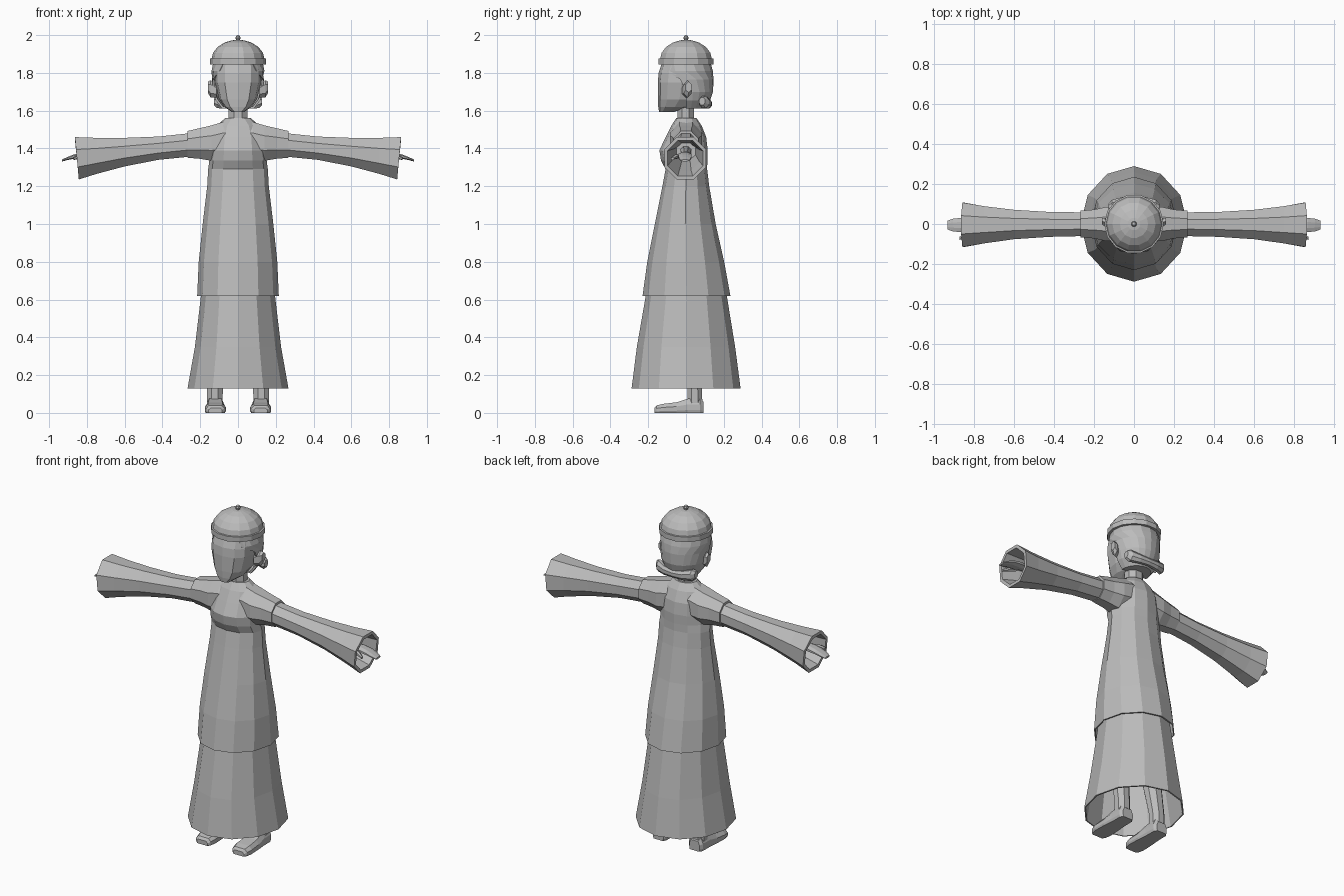
import bpy, bmesh, math
from mathutils import Vector

mat = bpy.data.materials.new("plain grey")
mat.diffuse_color = (0.5, 0.5, 0.5, 1)


def loft(name, rings, caps=(True, True), closed=True, thick=0):
    """Skin a list of equal-length point rings, with optional end caps."""
    bm = bmesh.new()
    vs = [[bm.verts.new(p) for p in r] for r in rings]
    n = len(rings[0])
    for a, b in zip(vs, vs[1:]):
        for i in range(n if closed else n - 1):
            j = (i + 1) % n
            bm.faces.new((a[i], a[j], b[j], b[i]))
    if caps[0]:
        bm.faces.new(vs[0])
    if caps[1]:
        bm.faces.new(vs[-1])
    bmesh.ops.recalc_face_normals(bm, faces=bm.faces)
    me = bpy.data.meshes.new(name)
    bm.to_mesh(me)
    bm.free()
    me.materials.append(mat)
    ob = bpy.data.objects.new(name, me)
    bpy.context.collection.objects.link(ob)
    if thick:
        m = ob.modifiers.new("thickness", 'SOLIDIFY')
        m.thickness = thick
        m.offset = -1
    return ob


def zring(z, rx, yf, yb, n=12, x=0, turn=0.0, p=1.0):
    """Horizontal ring with its own front and back depth; p < 1 squares it."""
    out = []
    for i in range(n):
        a = 2 * math.pi * i / n + turn
        c, s = (math.copysign(abs(t) ** p, t) for t in (math.cos(a), math.sin(a)))
        out.append((x + rx * c, (yf + yb) / 2 + (yb - yf) / 2 * s, z))
    return out


def xring(x, z0, z1, y0, y1, n=8, lean=0.0):
    """Upright ring across x; lean pushes the top edge outward."""
    k = 1 / math.cos(math.pi / n)
    out = []
    for i in range(n):
        a = 2 * math.pi * (i + .5) / n
        out.append((x + lean * math.sin(a), (y0 + y1) / 2 + (y1 - y0) / 2 * k * math.cos(a),
                    (z0 + z1) / 2 + (z1 - z0) / 2 * k * math.sin(a)))
    return out


def side(rings, s):
    return [[(s * x, y, z) for x, y, z in r] for r in rings]


# Under skirt and long tunic, both open at the hem
loft("under_skirt", [zring(*r) for r in (
    (.13, .267, -.288, .289), (.35, .228, -.26, .26), (.62, .196, -.213, .216), (.72, .19, -.2, .2))],
    (False, False), thick=.008)
loft("tunic", [zring(*r) for r in (
    (.62, .216, -.23, .235), (.80, .208, -.205, .202), (1.0, .187, -.165, .157),
    (1.2, .163, -.125, .123), (1.29, .158, -.108, .112), (1.335, .152, -.132, .113),
    (1.39, .15, -.141, .115), (1.46, .14, -.108, .107), (1.52, .115, -.078, .083),
    (1.56, .068, -.052, .056))], (False, True), thick=.007)

# Neck
loft("neck", [zring(z, .054, -.05, .047, 8, turn=math.pi / 8) for z in (1.5, 1.66)])

# Head with narrow chin and flattened face
loft("head", [zring(*r, p=.8) for r in (
    (1.592, .03, -.142, -.07), (1.62, .072, -.147, .03), (1.66, .1, -.149, .08),
    (1.75, .122, -.149, .1), (1.80, .122, -.145, .11), (1.86, .115, -.125, .12))])

# Hair shell around the back, sweeping forward at the temples
hair = []
for z, rx, yb, sweep in ((1.855, .132, .13, 55), (1.81, .14, .142, 46), (1.765, .138, .146, 12),
                         (1.70, .133, .143, 0), (1.655, .118, .128, 0), (1.612, .085, .1, 0)):
    ring = []
    for i in range(13):
        a = math.radians(-sweep + (180 + 2 * sweep) * i / 12)
        ring.append((rx * math.cos(a), yb * math.sin(a), z))
    hair.append(ring)
loft("hair", hair, (False, True), closed=False, thick=.012)

# Rolled bun across the nape
roll = []
for x, y, z, r in ((-.128, .085, 1.65, .02), (-.11, .095, 1.645, .032), (-.06, .113, 1.638, .026),
                   (0, .12, 1.636, .022), (.06, .113, 1.638, .026), (.11, .095, 1.645, .032),
                   (.128, .085, 1.65, .02)):
    roll.append(xring(x, z - r, z + r, y - r * .8, y + r * .8))
loft("nape_roll", roll)

# Round cap: band, dome and knob
loft("cap_band", [zring(z, r, -r, r, 14) for z, r in (
    (1.845, .135), (1.845, .148), (1.875, .148), (1.877, .136))])
loft("cap_dome", [zring(1.87 + .105 * math.sin(a), .141 * math.cos(a), -.141 * math.cos(a),
                        .141 * math.cos(a), 14)
                  for a in (math.radians(d) for d in (0, 20, 40, 60, 77, 88))])
loft("cap_knob", [zring(1.984 - .016 * math.cos(a), .014 * math.sin(a), -.014 * math.sin(a),
                        .014 * math.sin(a), 8)
                  for a in (math.radians(d) for d in (10, 45, 90, 135, 170))])

for s, tag in ((1, "right"), (-1, "left")):
    # Ear
    loft("ear_" + tag, side([xring(.115, 1.675, 1.735, -.02, .015, 6),
                             xring(.145, 1.675, 1.755, -.012, .03, 6),
                             xring(.16, 1.70, 1.75, -.002, .03, 6)], s))
    # Shoulder with short over-sleeve
    loft("shoulder_" + tag, side([
        xring(.03, 1.34, 1.54, -.085, .085), xring(.08, 1.34, 1.54, -.085, .085),
        xring(.14, 1.335, 1.522, -.085, .085), xring(.2, 1.345, 1.508, -.072, .072),
        xring(.268, 1.351, 1.492, -.066, .066), xring(.268, 1.36, 1.482, -.058, .058)], s))
    # Flared sleeve: outside wall, cuff edge, then inside wall
    loft("sleeve_" + tag, side([
        xring(.24, 1.358, 1.482, -.06, .058), xring(.42, 1.34, 1.463, -.064, .06),
        xring(.6, 1.305, 1.456, -.076, .071), xring(.75, 1.265, 1.456, -.097, .089),
        xring(.853, 1.236, 1.46, -.115, .107, lean=.011),
        xring(.853, 1.254, 1.442, -.098, .09, lean=.011),
        xring(.75, 1.283, 1.438, -.08, .072), xring(.55, 1.34, 1.43, -.05, .05)], s))
    # Forearm, flat hand and thumb
    loft("forearm_" + tag, side([xring(.52, 1.355, 1.415, -.03, .03),
                                 xring(.78, 1.345, 1.385, -.025, .022)], s))
    loft("hand_" + tag, side([
        xring(.77, 1.35, 1.382, -.024, .02), xring(.82, 1.347, 1.38, -.042, .03),
        xring(.87, 1.345, 1.368, -.04, .03), xring(.905, 1.338, 1.354, -.037, .026),
        xring(.932, 1.331, 1.341, -.027, .016)], s))
    loft("thumb_" + tag, side([
        xring(.80, 1.35, 1.372, -.045, -.02, 6), xring(.84, 1.345, 1.365, -.07, -.045, 6),
        xring(.872, 1.34, 1.352, -.08, -.064, 6)], s))
    # Leg
    t = math.pi / 8
    loft("leg_" + tag, side([zring(*r, n=8, x=x, turn=t) for x, r in (
        (.122, (.04, .044, .004, .09)), (.122, (.13, .045, .004, .088)),
        (.115, (.35, .055, -.045, .065)), (.095, (.75, .07, -.075, .075)))], s))
    # Shoe: cross-sections from heel to toe, flat sole
    shoe = []
    for y, w, h in ((.092, .034, .06), (.075, .046, .075), (.01, .047, .075),
                    (-.05, .053, .056), (-.12, .056, .048), (-.155, .048, .04), (-.167, .036, .026)):
        shoe.append([(.12 + w * u, y, h * v) for u, v in (
            (-.9, 0), (.9, 0), (1, .2), (1, .6), (.7, 1), (-.7, 1), (-1, .6), (-1, .2))])
    loft("shoe_" + tag, side(shoe, s))
